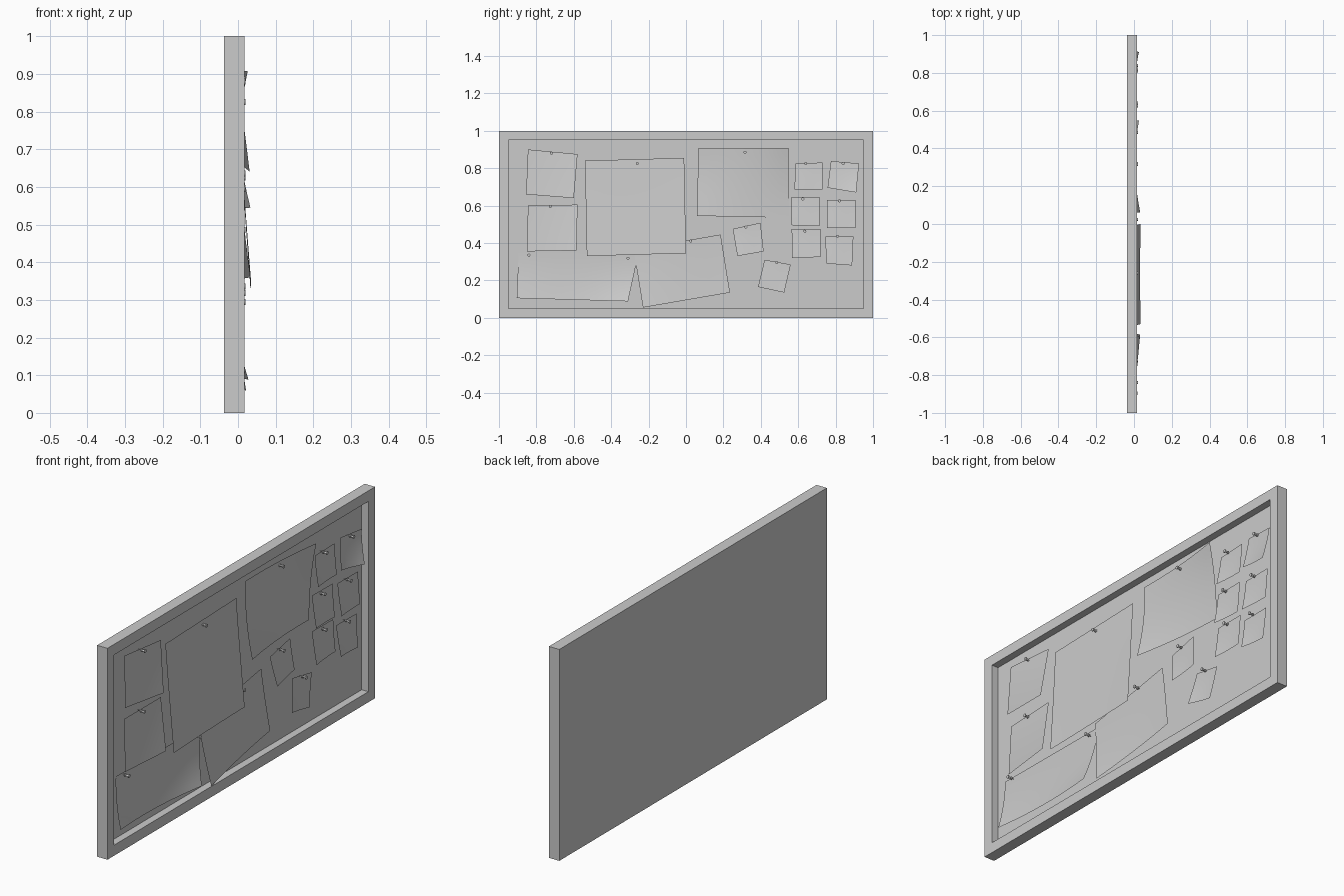
import bpy, bmesh, math
from mathutils import Matrix, Vector

if "Cube" in bpy.data.objects:
    bpy.data.objects.remove(bpy.data.objects["Cube"])

FRONT, BACK, BOARD = 0.017, -0.037, -0.018


def add_object(name, bm, smooth=False):
    mesh = bpy.data.meshes.new(name)
    bm.to_mesh(mesh)
    bm.free()
    ob = bpy.data.objects.new(name, mesh)
    bpy.context.collection.objects.link(ob)
    if smooth:
        bpy.ops.object.select_all(action='DESELECT')
        ob.select_set(True)
        bpy.context.view_layer.objects.active = ob
        bpy.ops.object.shade_smooth_by_angle(angle=math.radians(35))
    return ob


# Framed board: box whose front is inset and pushed back
bm = bmesh.new()
bmesh.ops.create_cube(bm, size=1, matrix=Matrix.Translation(((FRONT + BACK) / 2, 0, 0.5))
                      @ Matrix.Diagonal((FRONT - BACK, 2, 1, 1)))
front = [f for f in bm.faces if f.normal.x > 0.9]
bmesh.ops.inset_region(bm, faces=front, thickness=0.05, use_even_offset=True)
recess = bmesh.ops.extrude_discrete_faces(bm, faces=front)["faces"]
bmesh.ops.translate(bm, verts=recess[0].verts, vec=(BOARD - FRONT, 0, 0))
add_object("framed_board", bm)


# Curled sheet: corners (y, z) and depths x in order TL, TR, BR, BL
def sheet(name, corners, depths, power=1.0, n=10):
    bm = bmesh.new()
    base = min(depths)
    rows = []
    for j in range(n + 1):
        v = j / n
        row = []
        for i in range(n + 1):
            u = i / n
            w = ((1 - u) * (1 - v), u * (1 - v), u * v, (1 - u) * v)
            y = sum(k * c[0] for k, c in zip(w, corners))
            z = sum(k * c[1] for k, c in zip(w, corners))
            x = base + sum((d - base) * k ** power for k, d in zip(w, depths))
            row.append(bm.verts.new((x, y, z)))
        rows.append(row)
    for a, b in zip(rows, rows[1:]):
        for i in range(n):
            bm.faces.new((a[i], b[i], b[i + 1], a[i + 1]))
    add_object(name, bm, True)


# Large papers
sheet("photo_upper", [(-.845, .9), (-.58, .875), (-.6, .64), (-.855, .66)], (-.003, .002, .031, .008))
sheet("photo_lower", [(-.845, .6), (-.58, .605), (-.585, .36), (-.85, .355)], (-.005, .002, .033, .005))
sheet("poster", [(-.54, .84), (-.01, .855), (0, .345), (-.53, .33)], (-.002, -.002, .035, .035), 1.1)
sheet("chart", [(.065, .905), (.548, .908), (.55, .535), (.06, .545)], (-.006, .026, -.013, .033), 2)
sheet("page_left", [(-.895, .345), (-.255, .34), (-.31, .088), (-.905, .105)], (-.013, -.012, .028, .019), 2)
sheet("page_right", [(-.28, .365), (.185, .445), (.235, .135), (-.23, .055)], (-.01, -.008, .004, .022), 1.5)

# Small notes
notes = [
    [(.585, .825), (.73, .83), (.73, .685), (.58, .685)],
    [(.775, .838), (.925, .825), (.91, .67), (.757, .695)],
    [(.565, .645), (.715, .645), (.715, .49), (.565, .495)],
    [(.755, .63), (.905, .63), (.905, .48), (.755, .48)],
    [(.565, .475), (.72, .475), (.72, .325), (.568, .32)],
    [(.745, .435), (.895, .435), (.888, .28), (.75, .29)],
    [(.25, .475), (.398, .508), (.415, .355), (.275, .33)],
    [(.42, .31), (.56, .285), (.525, .135), (.385, .165)],
]
for k, c in enumerate(notes):
    lift = (-.008, .0, .026, .01) if k == 1 else (-.008, -.006, .006, .014)
    sheet(f"note_{k + 1}", c, lift, 1.3, 6)

# Push pins: turned profile (x, radius)
profile = [(BOARD, .001), (-.004, .002), (-.003, .007), (.001, .007),
           (.003, .004), (.014, .005), (.016, .008), (.02, .008)]
pins = [(-.72, .88), (-.725, .595), (-.26, .825), (.315, .885), (.64, .825),
        (.84, .825), (.625, .635), (.82, .625), (.635, .463), (.81, .435),
        (.32, .485), (.485, .295), (-.84, .335), (-.31, .318), (.025, .41)]
for k, (py, pz) in enumerate(pins):
    bm = bmesh.new()
    sides = 12
    rings = [[bm.verts.new((x, py + r * math.cos(t), pz + r * math.sin(t)))
              for t in (2 * math.pi * s / sides for s in range(sides))] for x, r in profile]
    for a, b in zip(rings, rings[1:]):
        for s in range(sides):
            q = (s + 1) % sides
            bm.faces.new((a[s], a[q], b[q], b[s]))
    bm.faces.new(rings[-1])
    add_object(f"push_pin_{k + 1}", bm, True)
